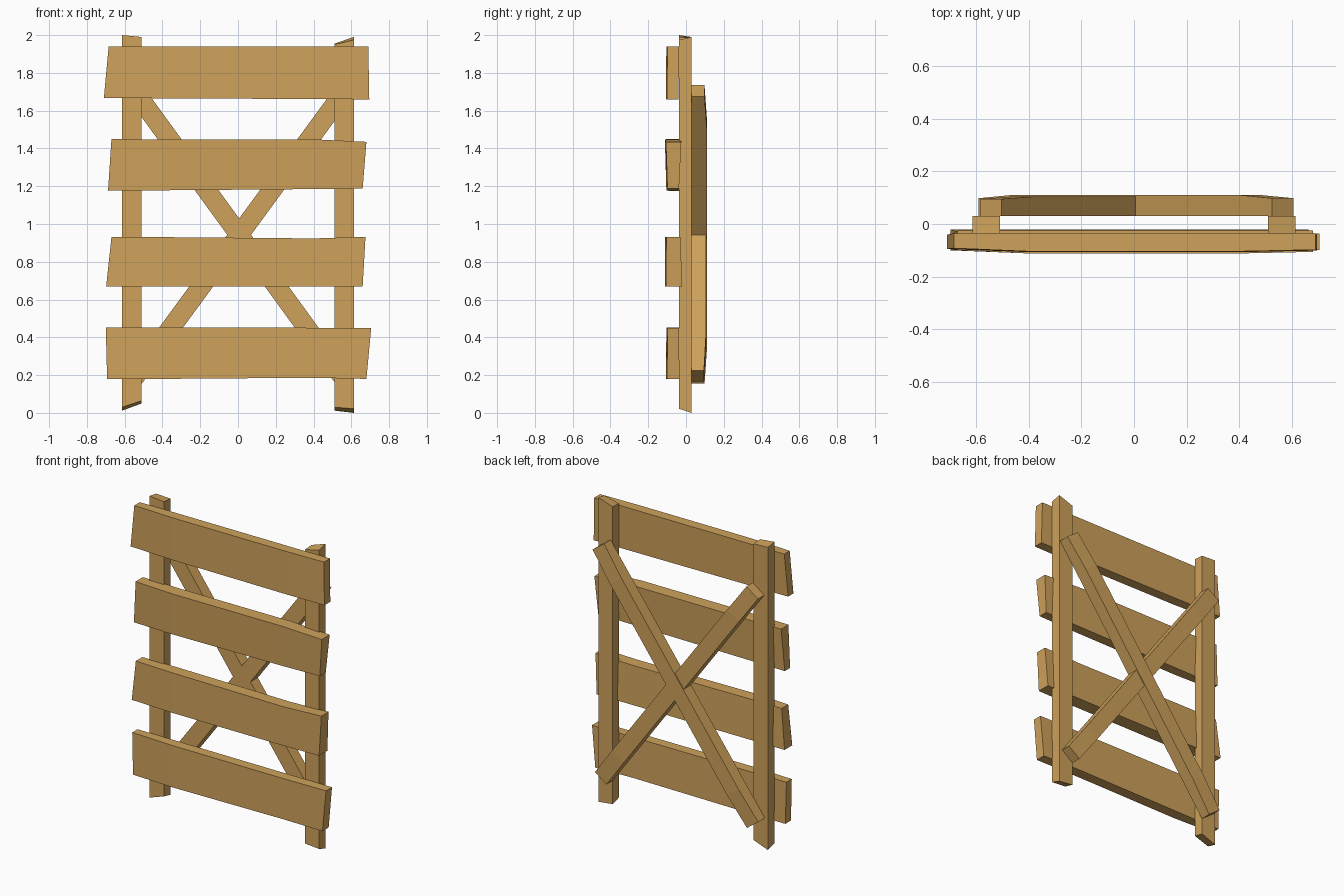
import bpy, bmesh
from mathutils import Vector

if "Cube" in bpy.data.objects:
    bpy.data.objects.remove(bpy.data.objects["Cube"])

wood = bpy.data.materials.new("light_wood")
wood.diffuse_color = (0.62, 0.36, 0.105, 1)
wood.use_nodes = True
wood.node_tree.nodes["Principled BSDF"].inputs["Base Color"].default_value = wood.diffuse_color


def loft(name, rings):
    """Closed beam running through a list of four-corner cross-sections."""
    bm = bmesh.new()
    vs = [[bm.verts.new(p) for p in r] for r in rings]
    for a, b in zip(vs, vs[1:]):
        for i in range(4):
            j = (i + 1) % 4
            bm.faces.new((a[i], a[j], b[j], b[i]))
    bm.faces.new(vs[0])
    bm.faces.new(vs[-1])
    bmesh.ops.recalc_face_normals(bm, faces=bm.faces)
    me = bpy.data.meshes.new(name)
    bm.to_mesh(me)
    bm.free()
    me.materials.append(wood)
    ob = bpy.data.objects.new(name, me)
    bpy.context.collection.objects.link(ob)
    return ob


# Upright posts with crooked sawn ends: z at outer/inner edge, front and back
def post(name, side, bottom, top):
    def ring(h):
        fo, fi, bo, bi = h
        o, i = 0.613 * side, 0.51 * side
        return [(o, -0.037, fo), (i, -0.037, fi), (i, 0.03, bi), (o, 0.03, bo)]
    loft(name, [ring(bottom), ring(top)])


post("left_post", -1, (0.03, 0.065, 0.012, 0.05), (2.0, 1.99, 1.99, 1.985))
post("right_post", 1, (0.022, 0.03, 0.0, 0.012), (1.975, 1.95, 1.99, 1.955))


# Horizontal planks: end corners (x, z), slightly bowed towards the front
def plank(name, bl, tl, tr, br, y_top, y_bot, mid):
    def ring(b, t, inset, dz=(0, 0)):
        f = 0.012 * (1 - inset)
        return [(b[0], y_bot[0] + f, b[1] + dz[0]), (t[0], y_top[0] + f, t[1] + dz[1]),
                (t[0], y_top[1], t[1] + dz[1]), (b[0], y_bot[1], b[1] + dz[0])]

    def lerp(p, q, x):
        return (x, p[1] + (q[1] - p[1]) * (x - p[0]) / (q[0] - p[0]))
    rings = [ring(bl, tl, 0)]
    for x in (-0.4, 0.4):
        rings.append(ring(lerp(bl, br, x), lerp(tl, tr, x), 1, mid if x > 0 else (0, 0)))
    rings.append(ring(br, tr, 0.5))
    loft(name, rings)


plank("plank_top", (-0.71, 1.667), (-0.685, 1.94), (0.69, 1.94), (0.695, 1.66),
      (-0.104, -0.036), (-0.107, -0.04), (0, 0))
plank("plank_upper", (-0.688, 1.176), (-0.67, 1.45), (0.68, 1.435), (0.66, 1.187),
      (-0.112, -0.025), (-0.104, -0.037), (0, 0.01))
plank("plank_lower", (-0.698, 0.67), (-0.67, 0.93), (0.675, 0.932), (0.66, 0.67),
      (-0.11, -0.03), (-0.112, -0.02), (0, -0.008))
plank("plank_bottom", (-0.693, 0.18), (-0.70, 0.453), (0.705, 0.45), (0.68, 0.18),
      (-0.104, -0.037), (-0.106, -0.035), (0.006, 0))


# Diagonal braces across the back, thinner at their ends
def brace(name, a, b, y_mid, y_end):
    a, b = Vector((a[0], 0, a[1])), Vector((b[0], 0, b[1]))
    d = (b - a).normalized()
    n = Vector((-d.z, 0, d.x)) * 0.051
    rings = []
    for t in (0, 0.12, 0.5, 0.88, 1):
        p = a.lerp(b, t)
        y = y_end if t in (0, 1) else y_mid
        rings.append([p - n + Vector((0, 0.03, 0)), p + n + Vector((0, 0.03, 0)),
                      p + n + Vector((0, y, 0)), p - n + Vector((0, y, 0))])
    loft(name, rings)


brace("brace_long", (-0.55, 0.185), (0.565, 1.705), 0.111, 0.098)
brace("brace_crossing", (-0.545, 1.70), (0.55, 0.195), 0.105, 0.095)
